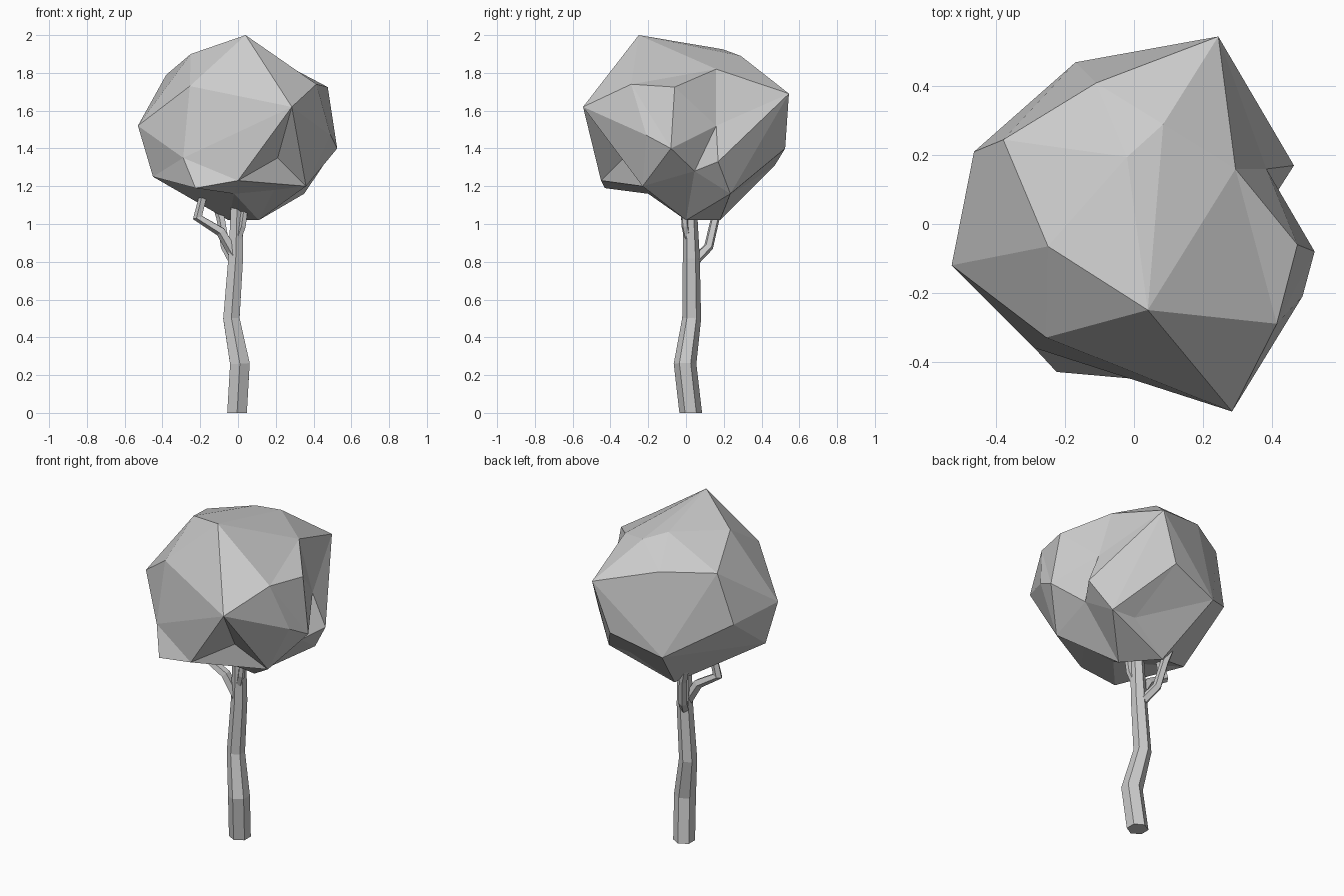
import bpy, bmesh, math
from mathutils import Vector

if "Cube" in bpy.data.objects:
    bpy.data.objects.remove(bpy.data.objects["Cube"])


def finish(bm, name):
    bmesh.ops.recalc_face_normals(bm, faces=bm.faces)
    me = bpy.data.meshes.new(name)
    bm.to_mesh(me)
    bm.free()
    ob = bpy.data.objects.new(name, me)
    bpy.context.collection.objects.link(ob)
    return ob


def tube(name, path, radii, sides):
    """Faceted limb following a path of points."""
    bm = bmesh.new()
    pts = [Vector(p) for p in path]
    rings = []
    for i, (p, r) in enumerate(zip(pts, radii)):
        t = pts[min(i + 1, len(pts) - 1)] - pts[max(i - 1, 0)]
        q = Vector((0, 0, 1)).rotation_difference(t.normalized())
        if i == 0 and p.z < 0.1:
            q.identity()          # flat foot on the ground
        rings.append([bm.verts.new(p + q @ Vector((r * math.cos(a), r * math.sin(a), 0)))
                      for a in (math.tau * (k + 0.5) / sides for k in range(sides))])
    for a, b in zip(rings, rings[1:]):
        for k in range(sides):
            n = (k + 1) % sides
            bm.faces.new((a[k], a[n], b[n], b[k]))
    bm.faces.new(rings[0])
    bm.faces.new(rings[-1])
    return finish(bm, name)


# trunk, kinked, six sided
tube("trunk", [(-.005, .025, 0), (.01, -.005, .26), (-.035, .03, .5), (-.012, .028, .82), (-.005, .02, 1.1)],
     [.06, .06, .05, .045, .037], 6)

# branches reaching into the crown
tube("left_branch", [(-.02, .02, .84), (-.09, .01, .96), (-.212, 0, 1.035), (-.17, 0, 1.2)],
     [.03, .028, .028, .022], 5)
tube("back_branch", [(-.02, .04, .80), (-.065, .12, .88), (-.09, .155, 1.03), (-.13, .18, 1.15)],
     [.028, .026, .024, .02], 5)
tube("right_branch", [(0, .01, .92), (.025, -.005, .99), (.04, -.01, 1.1)], [.02, .02, .018], 5)

# crown: faceted hull of irregular corner points
corners = [
    (.04, -.25, 2), (.285, -.545, 1.62), (.245, .545, 1.69), (-.53, -.12, 1.52),
    (-.255, -.33, 1.73), (-.25, -.065, 1.90), (-.38, .245, 1.79), (-.02, .195, 1.925),
    (.085, .29, 1.89), (-.11, .41, 1.79), (.475, -.06, 1.725),
    (.415, -.29, 1.74), (-.225, -.43, 1.19), (-.05, .18, 1.02), (.11, 0, 1.02),
    (-.45, -.115, 1.25), (-.465, .21, 1.49), (.14, .525, 1.40), (-.17, .47, 1.31)]
# dents and spikes: corner pushed out while hulling, then pulled back in
dents = [((.21, -.33, 1.35), 1.45), ((.385, .045, 1.28), 1.65), ((.385, .16, 1.52), 1.45),
         ((.465, .17, 1.33), 1.2), ((.525, -.08, 1.40), 1.2), ((.49, -.21, 1.47), 1.1),
         ((.36, -.23, 1.20), 1.3), ((.19, -.2, 1.18), 1.4), ((.295, .16, 1.82), 1.12),
         ((0, -.45, 1.23), 1.15), ((-.29, -.36, 1.35), 1.1), ((.2, .245, 1.16), 1.2),
         ((.35, .235, 1.16), 1.15), ((-.02, -.2, 1.16), 1.35)]

bm = bmesh.new()
centre = Vector((0, 0, 1.45))
for c in corners:
    bm.verts.new(c)
pulled = [(bm.verts.new(centre + (Vector(p) - centre) * f), p) for p, f in dents]
bmesh.ops.convex_hull(bm, input=bm.verts[:], use_existing_faces=False)
for v, p in pulled:
    if v.is_valid:
        v.co = p
bmesh.ops.delete(bm, geom=[v for v in bm.verts if not v.link_faces], context='VERTS')
finish(bm, "crown")
